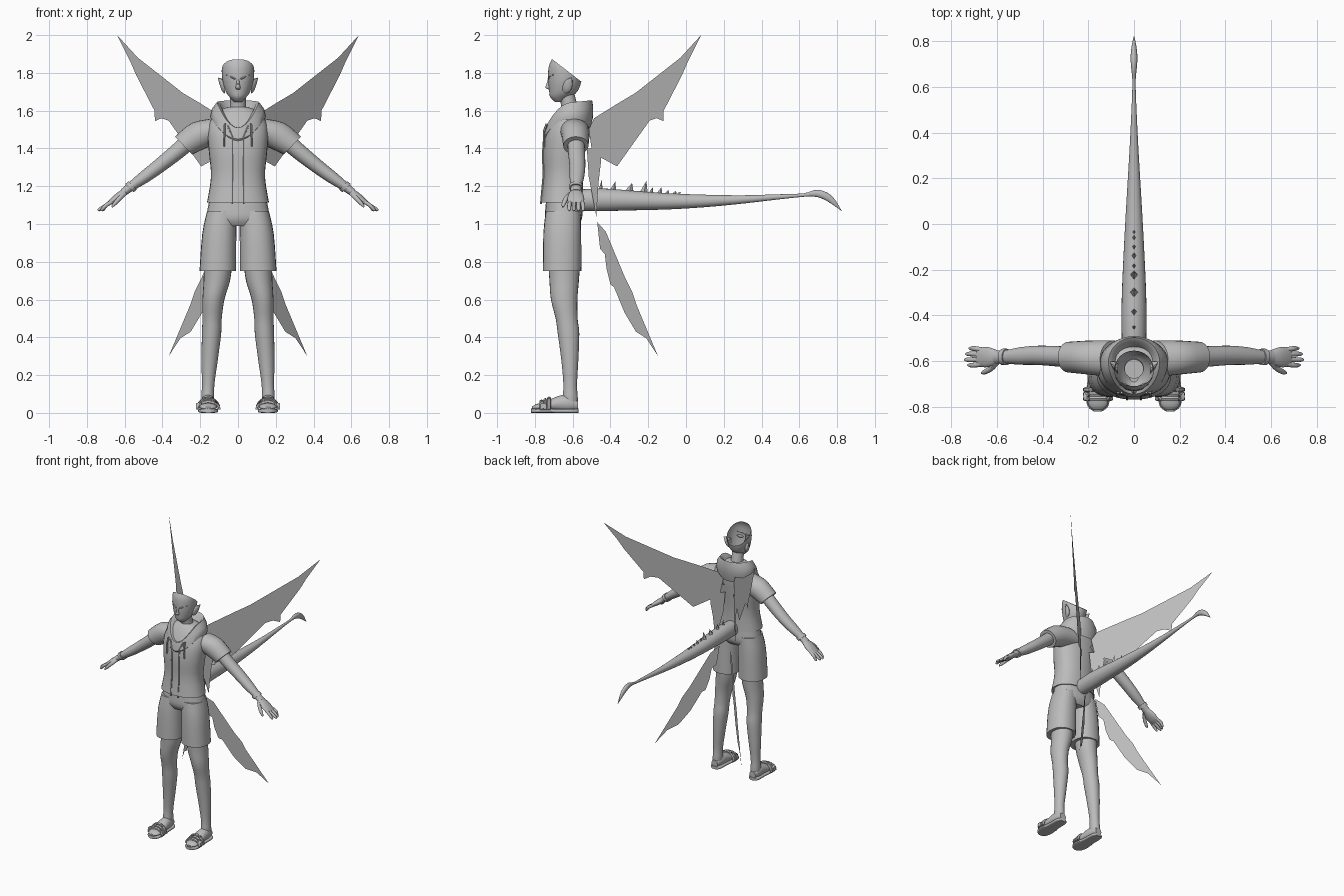
import bpy, bmesh, math
from mathutils import Vector

X, Y, Z = Vector((1, 0, 0)), Vector((0, 1, 0)), Vector((0, 0, 1))
ARM = Vector((0.69, 0, 0.72))          # direction across the arm
grey = bpy.data.materials.new("plain grey")
grey.diffuse_color = (0.5, 0.5, 0.5, 1)


def finish(name, bm, mirror=False):
    bmesh.ops.recalc_face_normals(bm, faces=bm.faces)
    me = bpy.data.meshes.new(name)
    bm.to_mesh(me)
    bm.free()
    me.materials.append(grey)
    ob = bpy.data.objects.new(name, me)
    bpy.context.collection.objects.link(ob)
    if mirror:
        ob.modifiers.new("mirror", 'MIRROR').use_mirror_merge = False
    return ob


def smooth_path(st, n):
    """Catmull-Rom resampling of stations."""
    out = []
    for i in range(len(st) - 1):
        p0, p1, p2, p3 = st[max(i - 1, 0)], st[i], st[i + 1], st[min(i + 2, len(st) - 1)]
        for k in range(n):
            t = k / n
            out.append([0.5 * (2 * b + (c - a) * t + (2 * a - 5 * b + 4 * c - d) * t * t
                        + (3 * b - a - 3 * c + d) * t ** 3) for a, b, c, d in zip(p0, p1, p2, p3)])
    return out + [list(st[-1])]


def skin(bm, rings, caps=(True, True)):
    vs = [[bm.verts.new(p) for p in r] for r in rings]
    n = len(vs[0])
    for r, s in zip(vs, vs[1:]):
        for i in range(n):
            bm.faces.new((r[i], r[(i + 1) % n], s[(i + 1) % n], s[i]))
    if caps[0]:
        bm.faces.new(vs[0])
    if caps[1]:
        bm.faces.new(vs[-1])


def loft(name, st, u=X, v=Y, mirror=False, segs=24, power=1.0, caps=(True, True), n=3, cut=None):
    """Stations are (x, y, z, half size along u, half size along v)."""
    def sp(c):
        return math.copysign(abs(c) ** power, c)
    rings = []
    for x, y, z, a, b in smooth_path(st, n):
        a, b = max(a, 0.001), max(b, 0.001)
        rings.append([Vector((x, y, z)) + u * a * sp(math.cos(t)) + v * b * sp(math.sin(t))
                      for t in (math.tau * i / segs for i in range(segs))])
    bm = bmesh.new()
    skin(bm, rings, caps)
    if cut:
        bmesh.ops.bisect_plane(bm, geom=bm.verts[:] + bm.edges[:] + bm.faces[:],
                               plane_co=cut[0], plane_no=cut[1], clear_outer=True)
    return finish(name, bm, mirror)


def wire(name, pts, r, mirror=True):
    """Thin round cord along points."""
    pts = [Vector(p) for p in pts]
    rings = []
    for i, p in enumerate(pts):
        d = (pts[min(i + 1, len(pts) - 1)] - pts[max(i - 1, 0)]).normalized()
        u = d.cross(X if abs(d.x) < 0.8 else Y).normalized()
        w = d.cross(u)
        rings.append([p + r * (u * math.cos(t) + w * math.sin(t))
                      for t in (math.tau * k / 6 for k in range(6))])
    bm = bmesh.new()
    skin(bm, rings)
    return finish(name, bm, mirror)


def sheet(name, outline, offset):
    """Flat membrane in the vertical plane x = y + offset, outline in (y, z)."""
    bm = bmesh.new()
    f = bm.faces.new([bm.verts.new((y + offset, y, z)) for y, z in outline])
    bmesh.ops.triangulate(bm, faces=[f])
    return finish(name, bm, True)


# Head, open along a sloping cut at the back
loft("head", [(0, -.672, 1.645, .018, .02), (0, -.666, 1.67, .043, .052), (0, -.65, 1.70, .064, .074),
              (0, -.642, 1.75, .08, .087), (0, -.64, 1.80, .086, .09), (0, -.645, 1.84, .083, .08),
              (0, -.66, 1.872, .068, .05)], segs=32, caps=(True, False),
     cut=((0, -.70, 1.866), (0, .61, .79)))
loft("nose", [(0, -.722, 1.775, .006, .006), (0, -.728, 1.74, .009, .012),
              (0, -.73, 1.722, .013, .014), (0, -.722, 1.712, .009, .006)], segs=10)
loft("ear", [(.07, -.632, 1.725, .024, .035), (.088, -.62, 1.74, .02, .03),
             (.106, -.606, 1.772, .002, .003)], u=Y, v=Z, mirror=True, segs=12)
loft("eye", [(.018, -.715, 1.752, .004, .002), (.038, -.709, 1.756, .011, .009),
             (.058, -.698, 1.762, .004, .002)], u=Y, v=Z, mirror=True, segs=12)
wire("eyebrow", [(.012, -.729, 1.767), (.035, -.722, 1.778), (.062, -.702, 1.79)], .004)
wire("mouth", [(-.022, -.713, 1.688), (0, -.722, 1.687), (.022, -.713, 1.688)], .003, False)
loft("neck", [(0, -.61, 1.54, .06, .05), (0, -.617, 1.62, .043, .043), (0, -.635, 1.70, .042, .042)])

# Jacket body, hood and sleeves
loft("jacket", [(0, -.657, 1.115, .164, .112), (0, -.65, 1.25, .143, .104), (0, -.646, 1.38, .154, .11),
                (0, -.635, 1.48, .16, .108), (0, -.62, 1.55, .145, .092), (0, -.61, 1.60, .10, .07),
                (0, -.61, 1.62, .05, .05)], power=.88, segs=32)
hood_rings = []
for a, back, front, zb, zs, zf in [(.135, .095, .14, 1.50, 1.53, 1.43), (.148, .11, .155, 1.56, 1.57, 1.45),
                                   (.138, .112, .15, 1.62, 1.61, 1.48), (.112, .106, .142, 1.655, 1.645, 1.51),
                                   (.095, .09, .125, 1.645, 1.635, 1.51), (.065, .06, .085, 1.58, 1.57, 1.50)]:
    ring = []
    for i in range(32):
        t = math.tau * i / 32
        s = math.sin(t)
        z = zs + (zb - zs) * s if s > 0 else zs + (zf - zs) * s * s
        ring.append((a * math.cos(t), -.603 + (back if s > 0 else front) * s, z))
    hood_rings.append(ring)
hood = bmesh.new()
skin(hood, hood_rings, (False, False))
finish("hood", hood)
wire("jacket_opening", [(.03, -.768, 1.105), (.03, -.755, 1.25), (.03, -.757, 1.38), (.03, -.752, 1.46),
                        (.055, -.738, 1.52)], .005)
wire("hood_cord", [(.07, -.738, 1.53), (.072, -.752, 1.49), (.074, -.752, 1.41)], .006)
loft("sleeve", [(.09, -.59, 1.495, .08, .085), (.19, -.585, 1.475, .075, .082),
                (.288, -.583, 1.415, .067, .066)], u=Y, v=ARM, mirror=True)

# Arms and hands
loft("arm", [(.24, -.583, 1.455, .045, .045), (.32, -.58, 1.385, .045, .043), (.42, -.575, 1.305, .042, .038),
             (.50, -.578, 1.245, .038, .033), (.57, -.582, 1.195, .028, .024), (.605, -.583, 1.168, .03, .021)],
     u=Y, v=ARM, mirror=True)
loft("wristband", [(.557, -.582, 1.204, .036, .031), (.575, -.582, 1.19, .036, .031)], u=Y, v=ARM, mirror=True)
loft("palm", [(.59, -.583, 1.178, .026, .018), (.63, -.583, 1.148, .042, .02), (.66, -.583, 1.125, .044, .017),
              (.685, -.583, 1.108, .038, .01)], u=Y, v=ARM, mirror=True)
for i, (y, x) in enumerate([(-.545, .722), (-.569, .737), (-.594, .742), (-.618, .728)]):
    y0 = -.583 + (y + .583) * .85
    loft(f"finger_{i + 1}", [(.665, y0, 1.12, .011, .011), (.70, y, 1.098, .011, .011),
                             (x - .01, y, 1.078, .009, .009), (x, y, 1.07, .004, .004)],
         u=Y, v=ARM, mirror=True, segs=10)
loft("thumb", [(.595, -.60, 1.168, .014, .014), (.625, -.632, 1.138, .014, .013),
               (.655, -.648, 1.105, .011, .01), (.668, -.652, 1.09, .004, .004)],
     u=Y, v=ARM, mirror=True, segs=10)

# Shorts
loft("shorts_top", [(0, -.647, 1.16, .145, .09), (0, -.647, 1.10, .157, .096), (0, -.648, 1.03, .168, .098),
                    (0, -.65, .99, .155, .075)], power=.88)
loft("shorts_leg", [(.085, -.65, 1.07, .078, .092), (.099, -.655, .95, .09, .10), (.107, -.656, .75, .097, .102)],
     power=.9, mirror=True)

# Legs, feet and sandals
loft("leg", [(.105, -.645, .80, .075, .085), (.112, -.645, .70, .07, .078), (.13, -.645, .60, .058, .07),
             (.137, -.632, .50, .051, .058), (.14, -.622, .42, .051, .057), (.15, -.615, .28, .043, .045),
             (.158, -.613, .15, .033, .036), (.16, -.613, .08, .034, .04), (.16, -.61, .03, .03, .036)], mirror=True)
loft("foot", [(.16, -.572, .04, .025, .025), (.16, -.62, .05, .038, .045), (.158, -.68, .048, .042, .04),
              (.158, -.75, .035, .048, .022), (.158, -.795, .03, .04, .016), (.158, -.815, .026, .018, .006)],
     u=X, v=Z, mirror=True)
loft("sandal_sole", [(.16, -.568, .011, .02, .011), (.16, -.59, .011, .04, .011), (.159, -.68, .011, .044, .011),
                     (.158, -.75, .011, .053, .011), (.158, -.80, .011, .044, .011), (.158, -.82, .011, .018, .011)],
     u=X, v=Z, mirror=True, power=.5)
arc = [math.pi * i / 10 for i in range(11)]
for k, y in enumerate((-.765, -.745, -.725)):
    wire(f"sandal_strap_{k + 1}", [(.158 + .056 * math.cos(t), y, .018 + (.042 + .008 * k) * math.sin(t)) for t in arc], .011)
loft("sandal_buckle", [(.205, -.755, .038, .02, .018), (.222, -.755, .036, .016, .014)],
     u=Y, v=Z, mirror=True, power=.5, segs=16)

# Tail with spines and a hooked flat tip
loft("tail", [(0, -.60, 1.125, .05, .055), (0, -.45, 1.128, .055, .06), (0, -.30, 1.125, .053, .053),
              (0, -.10, 1.12, .044, .043), (0, .10, 1.122, .033, .033), (0, .30, 1.13, .021, .022),
              (0, .48, 1.143, .012, .014), (0, .62, 1.153, .007, .009), (0, .68, 1.162, .012, .017),
              (0, .73, 1.152, .015, .022), (0, .78, 1.12, .01, .02), (0, .822, 1.072, .001, .002)], u=X, v=Z)
spines = bmesh.new()
for y, top, w in [(-.455, 1.235, .014), (-.39, 1.225, .022), (-.305, 1.218, .028), (-.225, 1.228, .022),
                  (-.185, 1.195, .012), (-.14, 1.195, .014), (-.10, 1.18, .01), (-.06, 1.175, .01), (-.035, 1.17, .008)]:
    base = [spines.verts.new((dx * w * .9, y + dy * w, 1.155 + .01 * (dx == 0)))
            for dx, dy in ((1, 0), (0, 1), (-1, 0), (0, -1))]
    tip = spines.verts.new((0, y + w * .7, top))
    for i in range(4):
        spines.faces.new((base[i], base[(i + 1) % 4], tip))
finish("tail_spines", spines)

# Ragged wings: upper sheet, hanging strip and lower sheet
sheet("upper_wing", [(.08, 2.0), (-.03, 1.88), (-.13, 1.79), (-.24, 1.71), (-.35, 1.645), (-.487, 1.56),
                     (-.515, 1.50), (-.50, 1.40), (-.475, 1.365), (-.45, 1.39), (-.415, 1.38), (-.39, 1.34),
                     (-.365, 1.305), (-.355, 1.37), (-.32, 1.375), (-.295, 1.405), (-.29, 1.48), (-.275, 1.515),
                     (-.22, 1.535), (-.185, 1.55), (-.155, 1.56), (-.12, 1.545), (-.118, 1.60), (-.08, 1.675),
                     (-.072, 1.735), (-.02, 1.79), (.01, 1.86)], .56)
sheet("wing_strip", [(-.525, 1.40), (-.455, 1.40), (-.45, 1.33), (-.463, 1.22), (-.475, 1.04), (-.495, 1.18),
                     (-.515, 1.25)], .56)
sheet("lower_wing", [(-.47, 1.01), (-.425, .96), (-.35, .77), (-.285, .64), (-.245, .52), (-.148, .30),
                     (-.21, .395), (-.265, .43), (-.28, .49), (-.325, .53), (-.36, .65), (-.40, .68),
                     (-.42, .76), (-.43, .84), (-.455, .87), (-.462, .96)], .515)

# Soft shading that keeps sharp edges
for ob in bpy.context.scene.objects:
    ob.select_set(True)
    bpy.context.view_layer.objects.active = ob
bpy.ops.object.shade_smooth_by_angle(angle=math.radians(40))
